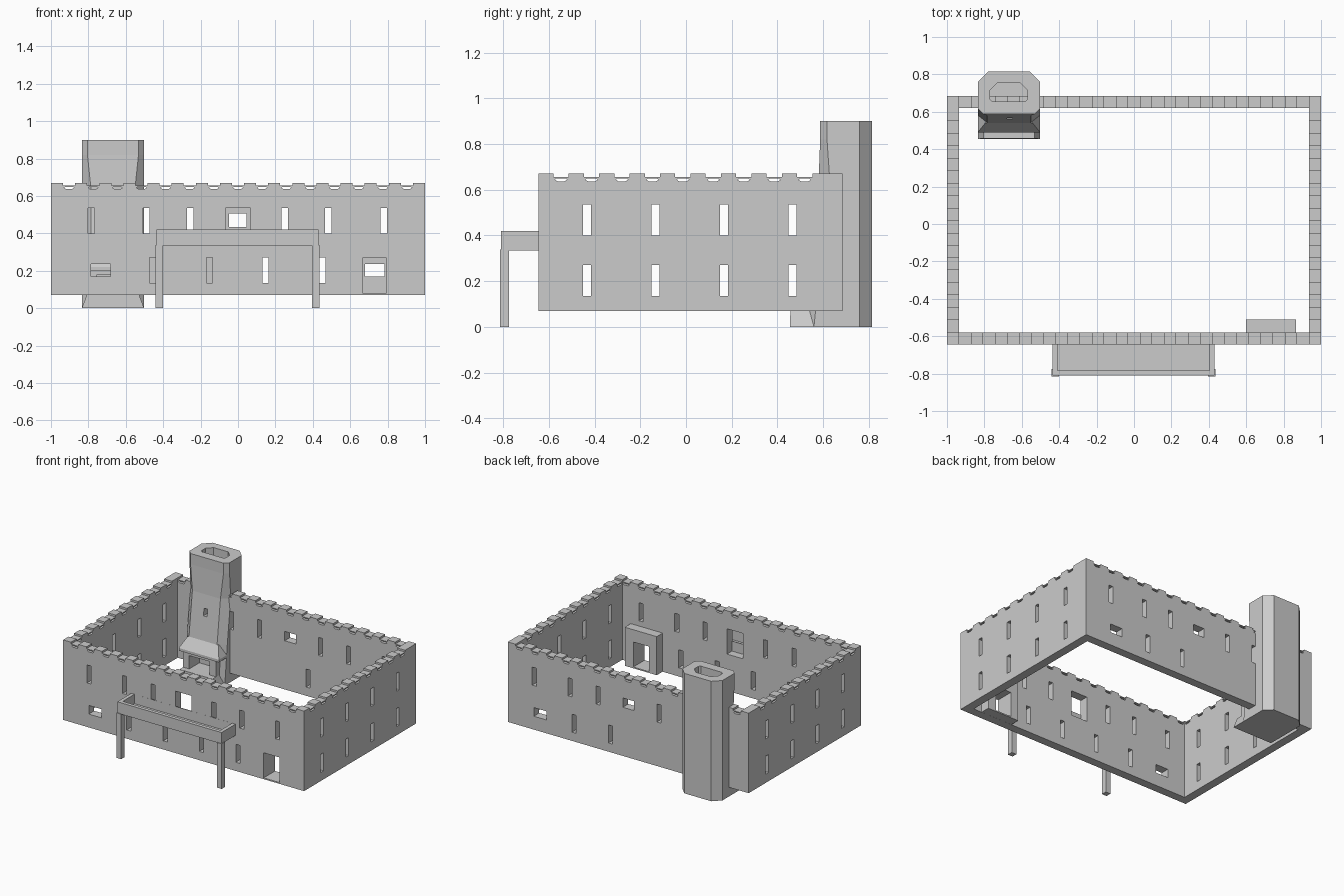
import bpy, bmesh

if "Cube" in bpy.data.objects:
    bpy.data.objects.remove(bpy.data.objects["Cube"])

stone = bpy.data.materials.new("grey_stone")
stone.diffuse_color = (0.6, 0.6, 0.6, 1)
stone.use_nodes = True
stone.node_tree.nodes["Principled BSDF"].inputs["Base Color"].default_value = stone.diffuse_color


def make(name, bm):
    bmesh.ops.recalc_face_normals(bm, faces=bm.faces)
    me = bpy.data.meshes.new(name)
    bm.to_mesh(me)
    bm.free()
    me.materials.append(stone)
    ob = bpy.data.objects.new(name, me)
    bpy.context.collection.objects.link(ob)
    return ob


def loft(bm, rings):
    """Closed solid through rings of equal point count."""
    rs = [[bm.verts.new(p) for p in r] for r in rings]
    n = len(rs[0])
    for a, b in zip(rs, rs[1:]):
        for i in range(n):
            j = (i + 1) % n
            bm.faces.new((a[i], a[j], b[j], b[i]))
    bm.faces.new(rs[0][::-1])
    bm.faces.new(rs[-1])


def rect(z, x0, x1, y0, y1):
    return [(x0, y0, z), (x1, y0, z), (x1, y1, z), (x0, y1, z)]


def octagon(z, x0, x1, y0, y1, f, b):
    """Rectangle with front corners cut by f and back corners by b."""
    return [(x0 + f, y0, z), (x1 - f, y0, z), (x1, y0 + f, z), (x1, y1 - b, z),
            (x1 - b, y1, z), (x0 + b, y1, z), (x0, y1 - b, z), (x0, y0 + f, z)]


def box(bm, x0, x1, y0, y1, z0, z1):
    loft(bm, [rect(z0, x0, x1, y0, y1), rect(z1, x0, x1, y0, y1)])


def cut(ob, bm):
    tool = make("cutter", bm)
    tool.hide_render = True
    mod = ob.modifiers.new("cut", 'BOOLEAN')
    mod.operation, mod.solver, mod.object = 'DIFFERENCE', 'EXACT', tool
    bpy.context.view_layer.objects.active = ob
    bpy.ops.object.modifier_apply(modifier=mod.name)
    bpy.data.objects.remove(tool)


# one perimeter wall: an upright slab with its own openings
Y0, Y1, T = -0.645, 0.685, 0.0645


class Wall:
    def __init__(self, name, along_x, u0, u1, d0, d1):
        self.along_x, self.d0, self.d1 = along_x, d0 - .03, d1 + .03
        bm = bmesh.new()
        if along_x:
            box(bm, u0, u1, d0, d1, .07, .67)
        else:
            box(bm, d0, d1, u0, u1, .07, .67)
        self.ob, self.cb = make(name, bm), bmesh.new()

    def prism(self, prof):
        self.prof_rings = [[(u, d, z) if self.along_x else (d, u, z) for u, z in prof]
                           for d in (self.d0, self.d1)]
        loft(self.cb, self.prof_rings)

    def opening(self, u0, u1, z0, z1):
        self.prism([(u0, z0), (u1, z0), (u1, z1), (u0, z1)])

    def slits(self, z, places):
        for u in places:
            self.opening(u - .017, u + .017, z, z + .135)

    def battlement(self, count, start, pitch):
        """Notches, each with a hexagonal drain slot below."""
        for i in range(count):
            u = start + i * pitch
            self.opening(u - pitch / 4, u + pitch / 4, .656, .7)
            self.prism([(u - .027, .643), (u - .016, .637), (u + .016, .637),
                        (u + .027, .643), (u + .02, .649), (u - .02, .649)])

    def finish(self):
        cut(self.ob, self.cb)


front = Wall("front_wall", True, -1, 1, Y0, Y0 + T)
front.slits(.4, (-.785, -.49, -.255, .25, .483, .78))
front.slits(.135, (-.455, -.152, .147, .45))
front.opening(-.068, .066, .345, .535)      # balcony door
front.opening(.665, .795, .08, .268)        # entrance
front.opening(-.787, -.683, .17, .235)      # low window

back = Wall("back_wall", True, -1, 1, Y1 - T, Y1)
back.slits(.4, (-.49, -.255, .25, .483, .78))
back.slits(.135, (.147, .45))
back.opening(.68, .784, .17, .235)
back.opening(-.047, .045, .435, .505)

for w in (front, back):
    w.battlement(15, -.903, .129)
    w.finish()

for name, d in (("left_wall", -1), ("right_wall", 1 - T)):
    side = Wall(name, False, Y0 + T, Y1 - T, d, d + T)
    for z in (.135, .4):
        side.slits(z, (-.433, -.133, .166, .466))
    side.battlement(9, -.547, .1333)
    side.finish()

# thick surround inside the entrance
bm = bmesh.new()
box(bm, .6, .865, Y0 + T - .01, -.51, .0705, .36)
surround = make("entrance_surround", bm)
bm = bmesh.new()
box(bm, .665, .795, -.7, -.45, .08, .268)
cut(surround, bm)

# balcony tray with parapet
bm = bmesh.new()
box(bm, -.435, .43, -.81, Y0 + .005, .335, .42)
balcony = make("balcony", bm)
bm = bmesh.new()
box(bm, -.408, .403, -.783, Y0 - .0005, .35, .5)
cut(balcony, bm)

# balcony posts
for x, label in ((-.44, "left"), (.395, "right")):
    bm = bmesh.new()
    box(bm, x, x + .04, -.815, -.775, 0, .338)
    make("balcony_post_" + label, bm)

# chimney shaft
bm = bmesh.new()
X0, X1 = -.835, -.502
loft(bm, [octagon(0, X0, X1, .53, .815, .03, .055),
          octagon(.3, X0, X1, .54, .815, .05, .055),
          octagon(.63, X0, X1, .58, .815, .05, .055),
          octagon(.82, X0, X1, .587, .815, .03, .055),
          octagon(.9, X0, X1, .587, .815, .03, .055)])
chimney = make("chimney_shaft", bm)
bm = bmesh.new()
loft(bm, [octagon(z, -.77, -.57, .655, .755, .012, .04) for z in (.25, 1)])
cut(chimney, bm)
bm = bmesh.new()
box(bm, -.68, -.65, .5, .68, .475, .53)       # small flue slit
box(bm, -.755, -.585, .4, .66, .08, .18)      # firebox
cut(chimney, bm)

# hearth plinth
bm = bmesh.new()
loft(bm, [rect(0, X0, X1, .455, .64), rect(.08, X0 + .03, X1 - .03, .457, .64)])
make("hearth_plinth", bm)

# fireplace body with firebox mouth
bm = bmesh.new()
box(bm, X0 + .03, X1 - .03, .5, .64, .07, .22)
body = make("fireplace_body", bm)
bm = bmesh.new()
box(bm, -.755, -.585, .4, .63, .08, .18)
cut(body, bm)

# sloping hood above the fireplace
bm = bmesh.new()
loft(bm, [rect(.2, X0, X1, .49, .64), rect(.22, X0, X1, .49, .64),
          rect(.3, X0 + .04, X1 - .04, .54, .64)])
make("fireplace_hood", bm)
